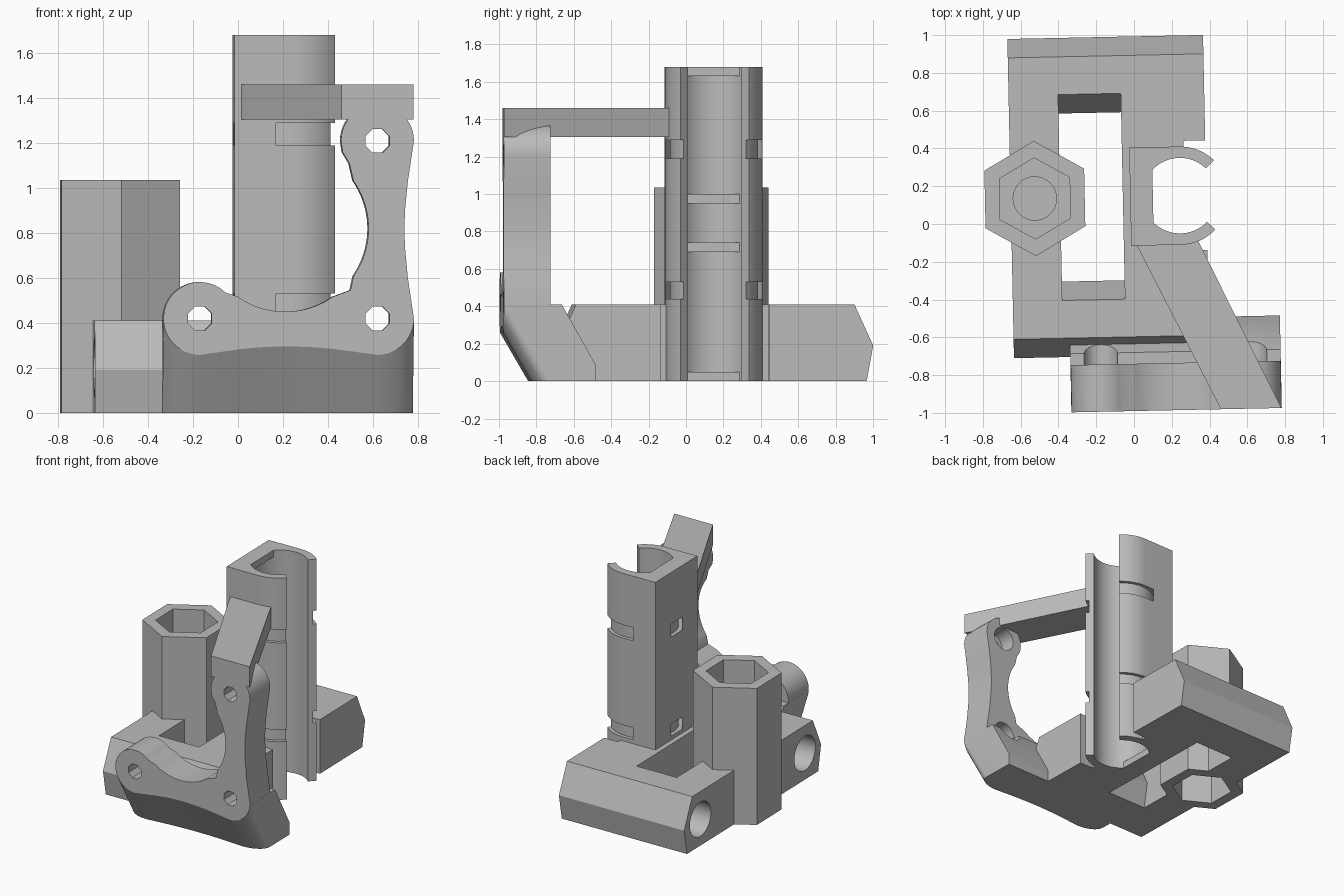
import bpy, bmesh
from math import sin, cos, radians
from mathutils import Matrix

cube = bpy.data.objects.get("Cube")
if cube:
    bpy.data.objects.remove(cube, do_unlink=True)

grey = bpy.data.materials.new("plain grey")
grey.use_nodes = True
grey.diffuse_color = (0.5, 0.5, 0.5, 1)
grey.node_tree.nodes["Principled BSDF"].inputs["Base Color"].default_value = (0.5, 0.5, 0.5, 1)
parts = []


def arc(cx, cy, r, a0, a1, n=12):
    angles = [radians(a0 + (a1 - a0) * i / n) for i in range(n + 1)]
    return [(cx + r * cos(a), cy + r * sin(a)) for a in angles]


def ngon(cx, cy, r, n, start=0):
    return arc(cx, cy, r, start, start + 360, n)[:-1]


def rect(x0, y0, x1, y1):
    return [(x0, y0), (x1, y0), (x1, y1), (x0, y1)]


def loft(name, rings, keep=True):
    """Solid through a row of matching closed cross-sections."""
    bm = bmesh.new()
    rows = [[bm.verts.new(p) for p in ring] for ring in rings]
    for a, b in zip(rows, rows[1:]):
        for i in range(len(a)):
            j = (i + 1) % len(a)
            bm.faces.new((a[i], a[j], b[j], b[i]))
    bm.faces.new(rows[0])
    bm.faces.new(rows[-1])
    bmesh.ops.recalc_face_normals(bm, faces=bm.faces)
    mesh = bpy.data.meshes.new(name)
    bm.to_mesh(mesh)
    bm.free()
    mesh.materials.append(grey)
    obj = bpy.data.objects.new(name, mesh)
    bpy.context.collection.objects.link(obj)
    if keep:
        parts.append(obj)
    else:
        obj.hide_render = True
    return obj


def prism(name, pts, lo, hi, axis="z", keep=True):
    place = {"x": lambda u, v, w: (w, u, v),
             "y": lambda u, v, w: (u, w, v),
             "z": lambda u, v, w: (u, v, w)}[axis]
    return loft(name, [[place(u, v, w) for u, v in pts] for w in (lo, hi)], keep)


def cutter(pts, lo, hi, axis="z"):
    return prism("cutter", pts, lo, hi, axis, keep=False)


def combine(obj, others, operation="DIFFERENCE"):
    for other in others:
        mod = obj.modifiers.new("combine", "BOOLEAN")
        mod.operation = operation
        mod.solver = "EXACT"
        mod.object = other
    bpy.context.view_layer.update()
    deps = bpy.context.evaluated_depsgraph_get()
    mesh = bpy.data.meshes.new_from_object(obj.evaluated_get(deps))
    obj.modifiers.clear()
    obj.data = mesh
    for other in others:
        bpy.data.objects.remove(other, do_unlink=True)


# Base: two rod sockets joined by two side strips
TOP, LEFT, RIGHT = 0.41, -0.65, 0.386
ROD_Y = (-0.497, 0.793)


def socket(y):
    return [(y - 0.165, 0), (y + 0.165, 0), (y + 0.2, 0.19),
            (y + 0.1, TOP), (y - 0.1, TOP), (y - 0.2, 0.19)]


base = prism("base", socket(ROD_Y[0]), LEFT, RIGHT, "x")
combine(base, [cutter(socket(ROD_Y[1]), LEFT, RIGHT, "x"),
               cutter(rect(LEFT, -0.41, -0.388, 0.705), 0, TOP),
               cutter(rect(-0.056, -0.41, RIGHT, 0.705), 0, TOP)], "UNION")

# Holder position, nut column position
HX, HY = 0.246, 0.145
NX, NY = -0.522, 0.146
cuts = [cutter(ngon(y, 0.2, 0.13, 32), -0.8, 0.3, "x") for y in ROD_Y]
cuts += [cutter(rect(0.0, -0.1, 0.42, 0.39), -0.1, 0.6),
         cutter(rect(0.27, -0.145, 0.6, 0.435), -0.1, 0.6),
         cutter(ngon(NX, NY, 0.25, 6, 30), -0.1, 0.6)]
combine(base, cuts)

# Hexagonal nut column with pockets at both ends
column = prism("nut_column", ngon(NX, NY, 0.305, 6, 30), 0, 1.035)
combine(column, [cutter(ngon(NX, NY, 0.215, 6, 30), -0.1, 0.22),
                 cutter(ngon(NX, NY, 0.115, 32), 0.235, 0.4),
                 cutter(ngon(NX, NY, 0.215, 6, 30), 0.3, 1.2)])

# Bearing holder: C-shaped clip with a square back
clip = [(-0.017, HY - 0.26)] + arc(HX, HY, 0.26, -90, -45)
clip += arc(HX, HY, 0.2, -45, -315, 48)
clip += arc(HX, HY, 0.26, 45, 90) + [(-0.017, HY + 0.26)]
holder = prism("bearing_holder", clip, 0, 1.68)
tie = arc(HX, HY, 0.272, 38, 322, 48) + arc(HX, HY, 0.235, 322, 38, 48)
combine(holder, [cutter(tie, 0.44, 0.53), cutter(tie, 1.19, 1.29)])
for z in (0, 0.69, 0.95, 1.63):
    prism("bearing_stop", rect(0.02, HY - 0.142, 0.103, HY + 0.142), z, z + 0.05)

# Motor plate with three screw bosses around a round opening
FRONT, BACK = -0.99, -0.74
BOSSES = ((-0.19, 0.42), (0.6, 0.42), (0.6, 1.21))
R = 0.162
lower = (arc(*BOSSES[0], R, 180, 270) + [(0, 0.285), (0.1, 0.293), (0.2, 0.296), (0.3, 0.293),
         (0.4, 0.285)] + arc(*BOSSES[1], R, 270, 360))
outline = lower + [(0.735, 0.6), (0.722, 0.74), (0.72, 0.815), (0.722, 0.9), (0.735, 1.03)]
outline += arc(*BOSSES[2], R, 0, 180, 24) + [(0.445, 1.16), (0.475, 1.11)]
outline += arc(0.19, 0.82, 0.37, 35, -35, 20) + [(0.48, 0.545)]
outline += arc(0.19, 0.82, 0.37, -55, -125, 20) + arc(*BOSSES[0], R, 45, 170)
plate = prism("motor_plate", outline, FRONT, BACK, "y")

# Slanted foot under the plate, following its lower edge
foot = loft("motor_foot", [[(x, FRONT, min(z, 0.4)), (x, FRONT, TOP), (x, -0.68, TOP),
                            (x, -0.5, 0.09), (x, -0.5, 0),
                            (x, FRONT + 0.58 * z, 0)] for x, z in lower])
for part in (plate, foot):
    holes = []
    for bx, bz in BOSSES:
        holes += [cutter(ngon(bx, bz, 0.057, 8, 22.5), -1.2, -0.4, "y"),
                  cutter(ngon(bx, bz, 0.09, 24), -0.86, -0.45, "y")]
    combine(part, holes)

# Diagonal brace from the holder to the plate
brace = prism("top_brace", [(0.008, -0.105), (0.44, FRONT), (0.76, FRONT), (0.338, -0.097)], 1.305, 1.46)

# Turn the whole part slightly and shade it
bpy.ops.object.select_all(action="DESELECT")
for obj in parts:
    obj.data.transform(Matrix.Rotation(0.0207, 4, "Z"))
    obj.select_set(True)
bpy.context.view_layer.objects.active = base
bpy.ops.object.shade_smooth_by_angle(angle=radians(30))
